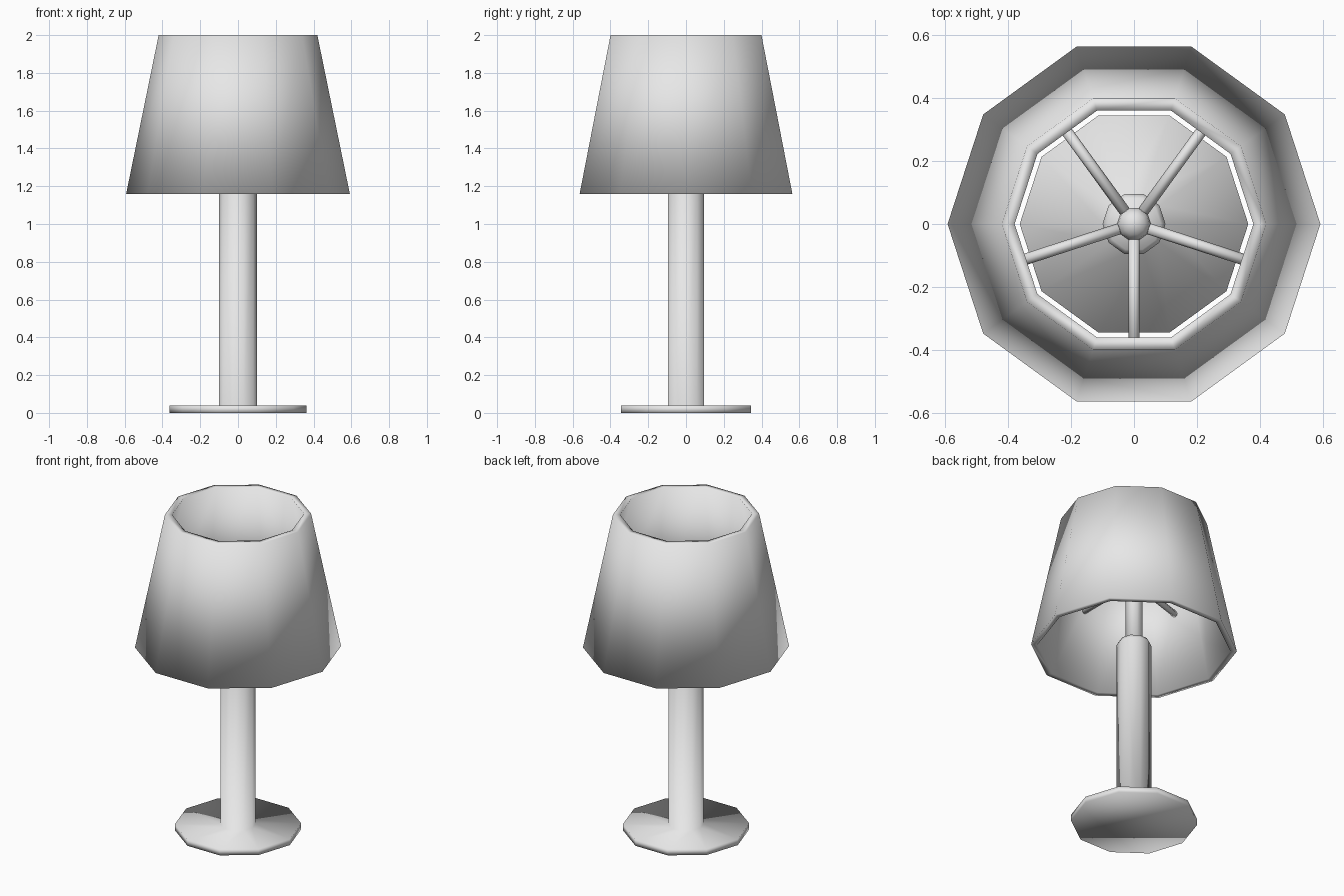
import bpy
import bmesh
from math import cos, sin, tau, radians
from mathutils import Vector

cube = bpy.data.objects.get("Cube")
if cube:
    bpy.data.objects.remove(cube)

grey = bpy.data.materials.new("light grey")
grey.use_nodes = True
grey.diffuse_color = (0.8, 0.8, 0.8, 1)
grey.node_tree.nodes["Principled BSDF"].inputs["Base Color"].default_value = (0.8, 0.8, 0.8, 1)


def finish(name, bm):
    bmesh.ops.recalc_face_normals(bm, faces=bm.faces)
    for face in bm.faces:
        face.smooth = True
    mesh = bpy.data.meshes.new(name)
    bm.to_mesh(mesh)
    bm.free()
    mesh.materials.append(grey)
    obj = bpy.data.objects.new(name, mesh)
    bpy.context.collection.objects.link(obj)
    return obj


def lathe(name, profile, closed=False, sides=10):
    """Spin (radius, height) points into faceted rings; open profiles get end caps."""
    bm = bmesh.new()
    rings = [[bm.verts.new((r * cos(tau * i / sides), r * sin(tau * i / sides), z))
              for i in range(sides)] for r, z in profile]
    pairs = list(zip(rings, rings[1:]))
    if closed:
        pairs.append((rings[-1], rings[0]))
    else:
        bm.faces.new(rings[0])
        bm.faces.new(rings[-1])
    for low, high in pairs:
        for i in range(sides):
            j = (i + 1) % sides
            bm.faces.new((low[i], low[j], high[j], high[i]))
    return finish(name, bm)


def rod(name, start, end, radius):
    start, end = Vector(start), Vector(end)
    bm = bmesh.new()
    bmesh.ops.create_cone(bm, cap_ends=True, segments=8, radius1=radius,
                          radius2=radius, depth=(end - start).length)
    obj = finish(name, bm)
    obj.location = (start + end) / 2
    obj.rotation_euler = (end - start).to_track_quat("Z", "Y").to_euler()


# Round foot with the thick post drawn up from it
lathe("base_and_post", [(0.363, 0), (0.363, 0.038), (0.1, 0.038),
                        (0.1, 1.175), (0.085, 1.2)])

# Thin stem inside the shade, ending in a rounded hub
lathe("stem", [(0.05, 1.19), (0.05, 1.58), (0.054, 1.6), (0.05, 1.625),
               (0.035, 1.645), (0.012, 1.655)])

# Tapered shade with a wall of even thickness
lathe("lampshade", [(0.592, 1.16), (0.42, 2.0), (0.379, 2.0), (0.555, 1.16)], closed=True)

# Five spokes holding the shade
for k in range(5):
    a = radians(54 + 72 * k)
    rod(f"spoke_{k + 1}", (0.03 * cos(a), 0.03 * sin(a), 1.6),
        (0.455 * cos(a), 0.455 * sin(a), 1.6), 0.018)
